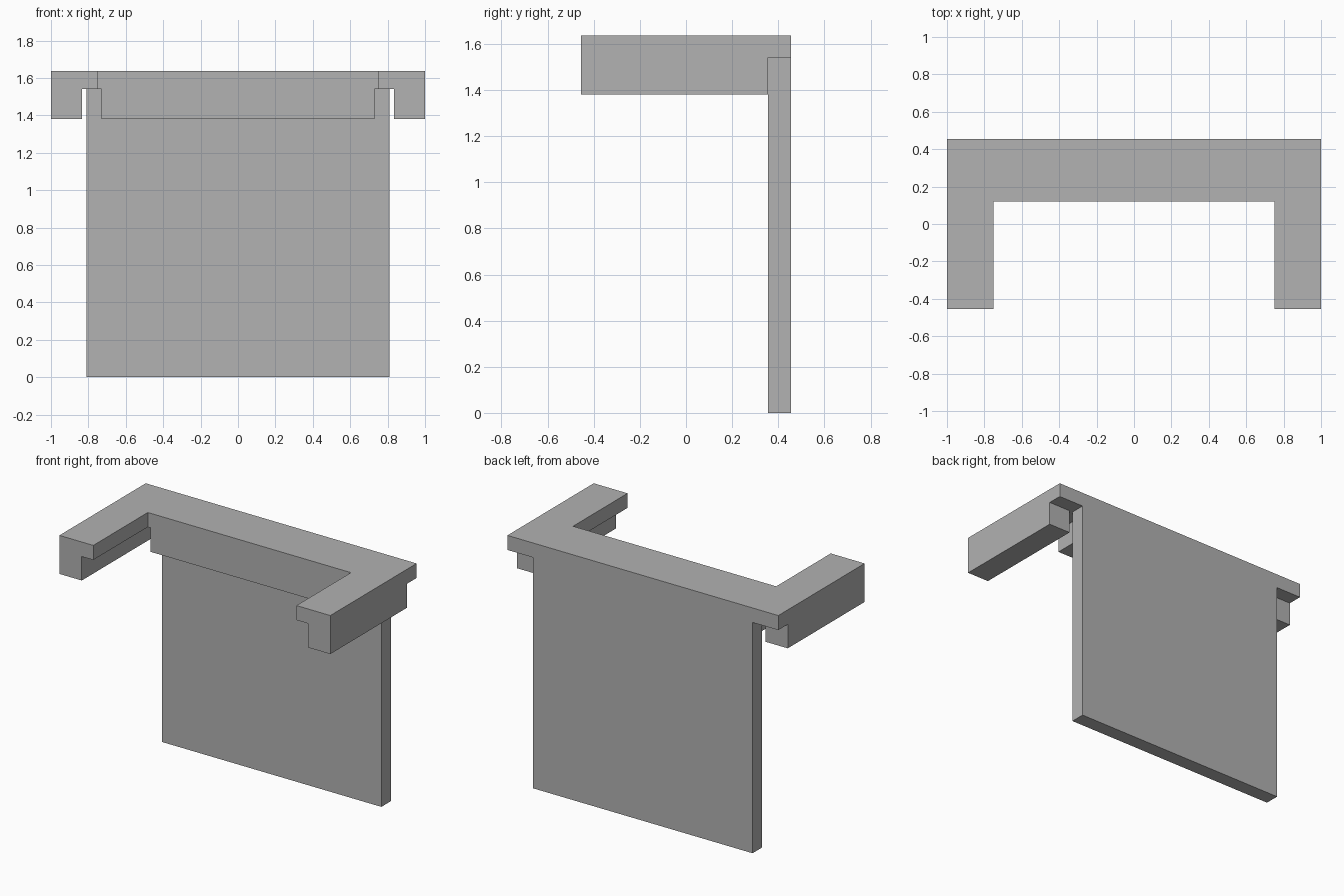
import bpy
import bmesh

cube = bpy.data.objects.get("Cube")
if cube:
    bpy.data.objects.remove(cube, do_unlink=True)

# Single grey finish
grey = bpy.data.materials.new("plain grey")
grey.use_nodes = True
colour = (0.445, 0.445, 0.445, 1)
grey.diffuse_color = colour
grey.node_tree.nodes["Principled BSDF"].inputs["Base Color"].default_value = colour

# Shared dimensions
FRONT, BACK = -0.455, 0.455
PANEL_FRONT = 0.355
INNER_EDGE = 0.12
SKIRT_BOTTOM, SLAB_BOTTOM, TOP = 1.38, 1.54, 1.637


def prism(name, outline, z0, z1):
    """Extrude a plan outline from z0 up to z1."""
    bm = bmesh.new()
    base = bm.faces.new([bm.verts.new((x, y, z0)) for x, y in outline])
    extruded = bmesh.ops.extrude_face_region(bm, geom=[base], use_keep_orig=True)
    for item in extruded["geom"]:
        if isinstance(item, bmesh.types.BMVert):
            item.co.z = z1
    bmesh.ops.recalc_face_normals(bm, faces=bm.faces)
    mesh = bpy.data.meshes.new(name)
    bm.to_mesh(mesh)
    bm.free()
    mesh.materials.append(grey)
    obj = bpy.data.objects.new(name, mesh)
    bpy.context.collection.objects.link(obj)
    return obj


def box(name, x0, x1, y0, y1, z0, z1):
    return prism(name, [(x0, y0), (x1, y0), (x1, y1), (x0, y1)], z0, z1)


# U-shaped top with two arms reaching forward
half = [(1, BACK), (1, FRONT), (0.75, FRONT), (0.75, INNER_EDGE)]
prism("top_slab", half + [(-x, y) for x, y in reversed(half)], SLAB_BOTTOM, TOP)

# Skirts under the outer edges of the arms
for side, sign in (("left", 1), ("right", -1)):
    box(side + "_skirt", *sorted((sign * 0.835, sign)),
        FRONT, PANEL_FRONT, SKIRT_BOTTOM, SLAB_BOTTOM)

# Apron under the middle of the top, reaching back to the panel
box("apron", -0.73, 0.73, INNER_EDGE, PANEL_FRONT, SKIRT_BOTTOM, SLAB_BOTTOM)

# Upright back panel
box("back_panel", -0.81, 0.81, PANEL_FRONT, BACK, 0, SLAB_BOTTOM)
